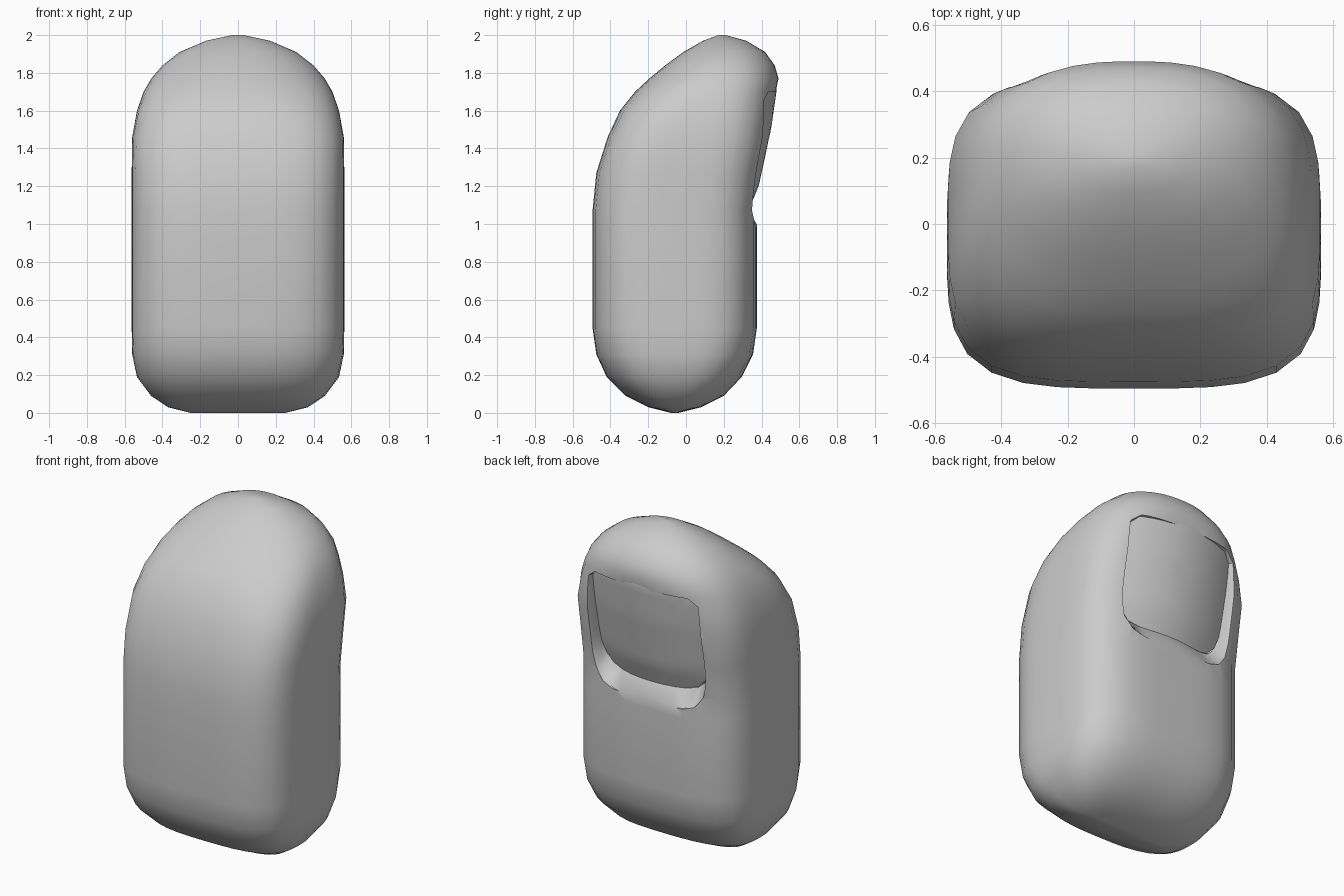
import bpy, bmesh, math

if "Cube" in bpy.data.objects:
    bpy.data.objects.remove(bpy.data.objects["Cube"])

grey = bpy.data.materials.new("plain_grey")
grey.use_nodes = True
grey.diffuse_color = (0.6, 0.6, 0.6, 1)
grey.node_tree.nodes["Principled BSDF"].inputs["Base Color"].default_value = (0.6, 0.6, 0.6, 1)

SIDES = 40


def super_point(i, count, n):
    """Point on a unit superellipse of power n."""
    a = 2 * math.pi * (i + 0.5) / count
    c, s = math.cos(a), math.sin(a)
    r = (abs(c) ** n + abs(s) ** n) ** (-1 / n)
    return r * c, r * s


def loft(name, rings):
    """Skin a list of equal rings and cap both ends."""
    bm = bmesh.new()
    loops = [[bm.verts.new(p) for p in ring] for ring in rings]
    for low, high in zip(loops, loops[1:]):
        for i in range(len(low)):
            j = (i + 1) % len(low)
            bm.faces.new((low[i], low[j], high[j], high[i]))
    bm.faces.new(loops[0])
    bm.faces.new(loops[-1])
    bmesh.ops.recalc_face_normals(bm, faces=bm.faces)
    mesh = bpy.data.meshes.new(name)
    bm.to_mesh(mesh)
    bm.free()
    mesh.materials.append(grey)
    obj = bpy.data.objects.new(name, mesh)
    bpy.context.collection.objects.link(obj)
    return obj


def lerp_table(table, t):
    for (t0, v0), (t1, v1) in zip(table, table[1:]):
        if t <= t1:
            return v0 + (v1 - v0) * max(0, t - t0) / (t1 - t0)
    return table[-1][1]


# Body sections: height, half width, front y, back y, squareness
SECTIONS = [
    (0, .25, -.08, -.04, 3), (.03, .37, -.2, .08, 3), (.09, .46, -.32, .2, 3),
    (.19, .535, -.42, .295, 3.2), (.31, .56, -.475, .355, 3.5), (.45, .563, -.495, .375, 3.8),
    (.92, .563, -.495, .375, 3.8), (1.07, .563, -.495, .375, 3.8), (1.27, .563, -.475, .405, 3.8),
    (1.46, .56, -.415, .44, 3.7), (1.6, .535, -.35, .46, 3.2), (1.7, .5, -.27, .475, 2.8),
    (1.77, .46, -.195, .49, 2.5), (1.84, .4, -.11, .47, 2.3), (1.91, .31, -.015, .42, 2.2),
    (1.97, .17, .09, .32, 2.1), (2, .03, .17, .21, 2),
]


def section(z, w, front, back, n):
    mid, half = (front + back) / 2, (back - front) / 2
    pts = [super_point(i, SIDES, n) for i in range(SIDES)]
    return [(w * x, mid + half * y, z) for x, y in pts]


body = loft("body", [section(*row) for row in SECTIONS])

# Arched surface of the inset plate
PLATE = [(1, .31), (1.08, .335), (1.2, .385), (1.5, .45), (1.74, .485), (1.82, .44)]


def plate_y(x, z):
    return lerp_table(PLATE, z) - 0.65 * x * x


def outline(scale, depth, top, wide=0, drop=0):
    """Rounded outline on the plate surface, optionally flared and offset in depth."""
    bottom = 1.07
    mid, half = (top + bottom) / 2, (top - bottom) / 2
    ring = []
    for i in range(SIDES):
        u, v = super_point(i, SIDES, 5)
        if v > 0:
            u, v = super_point(i, SIDES, 14)
        x, z = 0.36 * scale * u, mid + half * scale * v
        flare = drop * max(0, -v) ** 2
        ring.append((x + wide * u, plate_y(x, z) + depth, z - flare))
    return ring


# Pocket cut into the back, with a sloping ledge below
cutter = loft("pocket_cutter", [
    outline(1, -.06, 1.7), outline(1, 0, 1.7), outline(1, .06, 1.7, .03, .1),
    outline(1, .25, 1.7, .05, .15)])
cutter.hide_render = True
cut = body.modifiers.new("pocket", "BOOLEAN")
cut.operation, cut.solver, cut.object = "DIFFERENCE", "EXACT", cutter
bpy.context.view_layer.objects.active = body
bpy.ops.object.modifier_apply(modifier=cut.name)
bpy.data.objects.remove(cutter)

# Curved plate filling the pocket and tucked under the tip
plate = loft("inset_plate", [outline(1, -.1, 1.8)] +
             [outline(k / 8, 0, 1.8) for k in range(8, 0, -1)])

for obj in (body, plate):
    bpy.ops.object.select_all(action="DESELECT")
    obj.select_set(True)
    bpy.context.view_layer.objects.active = obj
    bpy.ops.object.shade_smooth_by_angle(angle=math.radians(40))
